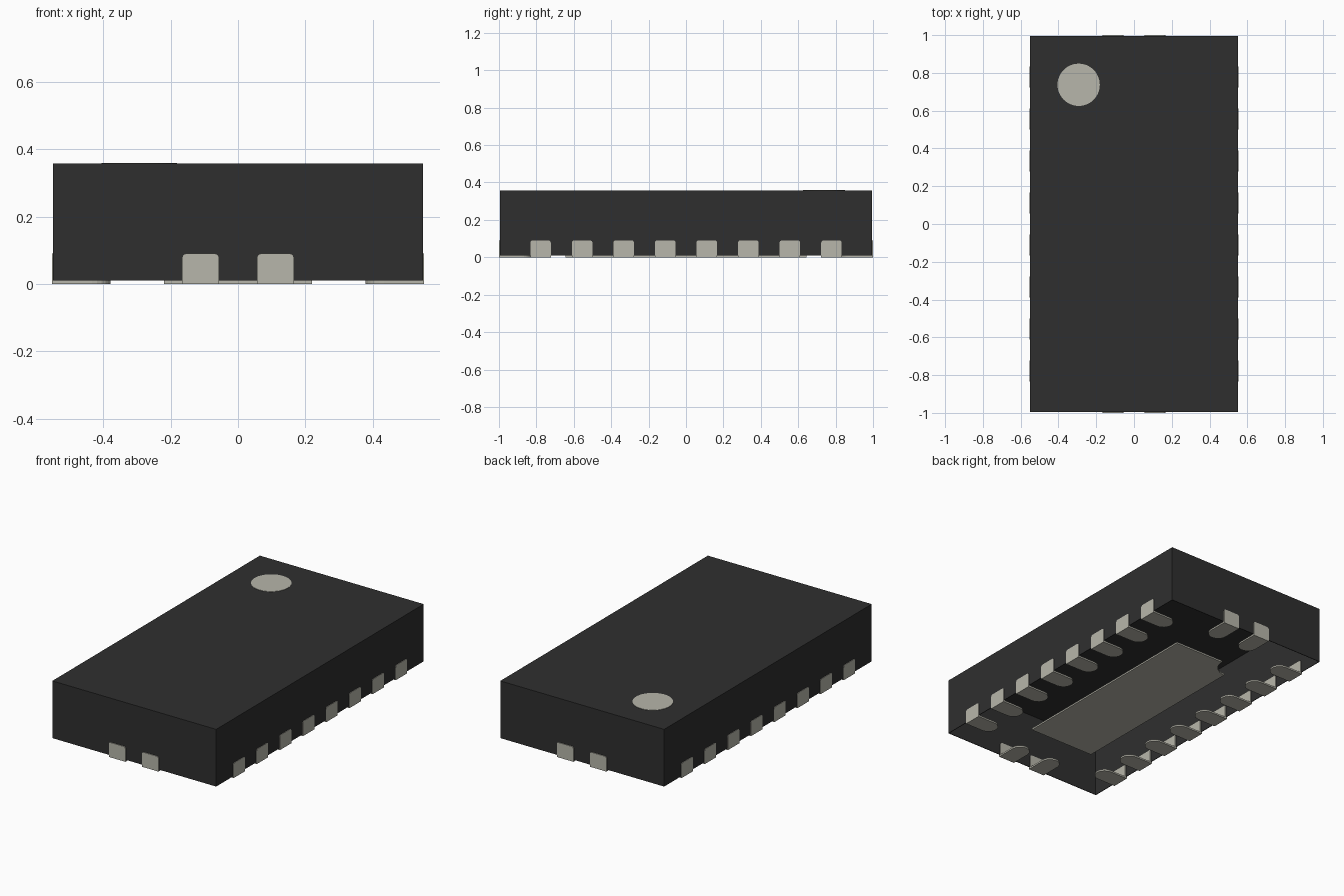
import bpy, bmesh, math
from mathutils import Matrix

cube = bpy.data.objects.get("Cube")
if cube:
    bpy.data.objects.remove(cube, do_unlink=True)


def material(name, rgb):
    m = bpy.data.materials.new(name)
    m.use_nodes = True
    m.diffuse_color = (*rgb, 1)
    bsdf = next(n for n in m.node_tree.nodes if n.type == 'BSDF_PRINCIPLED')
    bsdf.inputs["Base Color"].default_value = (*rgb, 1)
    bsdf.inputs["Roughness"].default_value = 0.7
    return m


BLACK = material("black plastic", (0.028, 0.028, 0.028))
METAL = material("tinned metal", (0.475, 0.468, 0.405))

HX, HY = 0.55, 0.995        # body half sizes
BASE, TOP = 0.01, 0.357     # body underside and top
OUT_X, OUT_Y = 0.553, 1.0   # outer faces of the contacts
PITCH, WIDTH = 0.2222, 0.11


def finish(name, bm, mat):
    bmesh.ops.recalc_face_normals(bm, faces=bm.faces)
    me = bpy.data.meshes.new(name)
    bm.to_mesh(me)
    bm.free()
    me.materials.append(mat)
    ob = bpy.data.objects.new(name, me)
    bpy.context.collection.objects.link(ob)
    return ob


def extrude_outline(bm, points, vec):
    """Solid prism from a closed outline; returns its vertices."""
    face = bm.faces.new([bm.verts.new(p) for p in points])
    start = list(face.verts)
    ext = bmesh.ops.extrude_face_region(bm, geom=[face], use_keep_orig=True)
    end = [v for v in ext["geom"] if isinstance(v, bmesh.types.BMVert)]
    bmesh.ops.translate(bm, verts=end, vec=vec)
    return start + end


def arc(cx, cy, r, a0, a1, n):
    return [(cx + r * math.cos(math.radians(a0 + (a1 - a0) * i / n)),
             cy + r * math.sin(math.radians(a0 + (a1 - a0) * i / n)))
            for i in range(n + 1)]


# Body: a thin-walled box, open underneath
bm = bmesh.new()
bmesh.ops.create_cube(bm, size=1)
bmesh.ops.scale(bm, vec=(2 * HX, 2 * HY, TOP - BASE), verts=bm.verts)
bmesh.ops.translate(bm, vec=(0, 0, (TOP + BASE) / 2), verts=bm.verts)
bm.normal_update()
bottom = [f for f in bm.faces if f.normal.z < -0.5]
bmesh.ops.delete(bm, geom=bottom, context='FACES')
body = finish("package_body", bm, BLACK)
wall = body.modifiers.new("wall", 'SOLIDIFY')
wall.thickness = 0.005
wall.offset = -1


def contact(name, outer, along, angle):
    """Contact facing +x at distance outer, shifted along the edge, then turned."""
    bm = bmesh.new()
    h, length = WIDTH / 2, 0.175
    # foot with a rounded inner end
    foot = [(outer, -h), (outer, h)]
    foot += arc(outer - length + h, 0, h, 90, 270, 12)
    extrude_outline(bm, [(x, y, 0) for x, y in foot], (0, 0, BASE))
    # upright plate with softened top corners
    r, z = 0.012, 0.09
    plate = [(-h, 0.002), (h, 0.002)]
    plate += arc(h - r, z - r, r, 0, 90, 3) + arc(-h + r, z - r, r, 90, 180, 3)
    extrude_outline(bm, [(outer, y, z) for y, z in plate], (-0.012, 0, 0))
    bmesh.ops.translate(bm, verts=bm.verts, vec=(0, along, 0))
    bmesh.ops.transform(bm, verts=bm.verts,
                        matrix=Matrix.Rotation(math.radians(angle), 4, 'Z'))
    finish(name, bm, METAL)


# Eight contacts on each long side, two on each end
for side, angle in (("left", 0), ("right", 180)):
    for i in range(8):
        contact(f"{side}_contact_{i + 1}", OUT_X, (i - 3.5) * PITCH, angle)
for side, angle in (("back", 90), ("front", -90)):
    for i in range(2):
        contact(f"{side}_contact_{i + 1}", OUT_Y, (i - 0.5) * PITCH, angle)

# Central pad with a rounded notch at the marked corner
px, py = 0.22, 0.645
outline = [(-px, -py), (px, -py), (px, py)] + arc(-px, py, 0.105, 0, -90, 8)
bm = bmesh.new()
extrude_outline(bm, [(x, y, 0) for x, y in outline], (0, 0, BASE))
finish("thermal_pad", bm, METAL)

# Round marker on the top
bm = bmesh.new()
ring = arc(-0.293, 0.737, 0.112, 0, 360, 48)[:-1]
extrude_outline(bm, [(x, y, TOP - 0.002) for x, y in ring], (0, 0, 0.004))
finish("corner_marker", bm, METAL)
